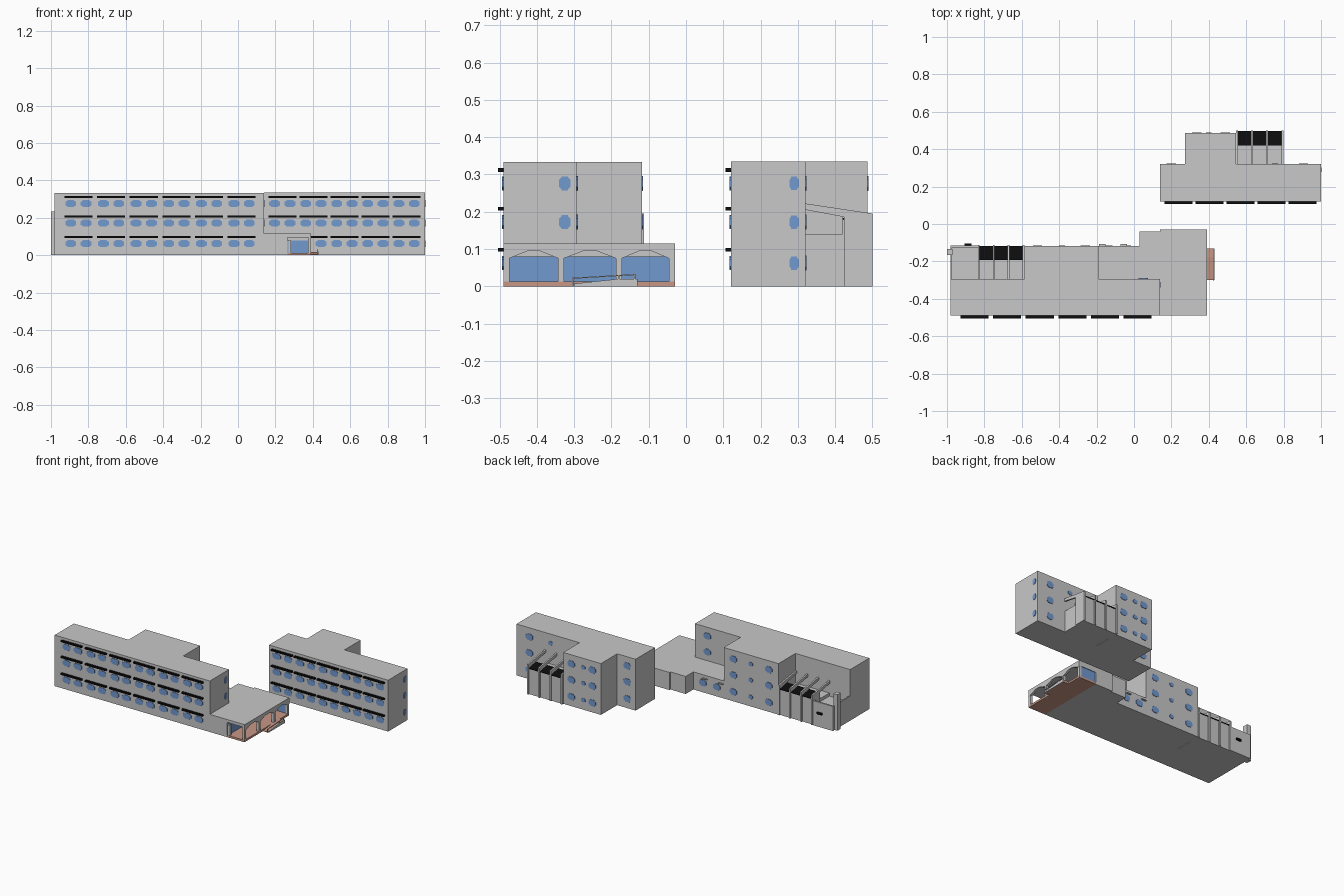
import bpy, bmesh

if "Cube" in bpy.data.objects:
    bpy.data.objects.remove(bpy.data.objects["Cube"])

def mat(name, c):
    m = bpy.data.materials.new(name)
    m.diffuse_color = (*c, 1)
    m.use_nodes = True
    m.node_tree.nodes["Principled BSDF"].inputs["Base Color"].default_value = m.diffuse_color
    return m

GREY = mat("concrete_grey", (0.58, 0.58, 0.58))
BLUE = mat("glass_blue", (0.17, 0.32, 0.63))
BLACK = mat("shade_black", (0.004, 0.004, 0.004))
SALMON = mat("paving_salmon", (0.58, 0.31, 0.24))

def build(name, prisms, material):
    """One object from prisms (profile, axis, from, to); profile axes are the other two in xyz order."""
    bm = bmesh.new()
    for pts, ax, a, b in prisms:
        def place(p, d):
            v = list(p)
            v.insert(ax, d)
            return v
        lo = [bm.verts.new(place(p, a)) for p in pts]
        hi = [bm.verts.new(place(p, b)) for p in pts]
        bm.faces.new(lo)
        bm.faces.new(hi[::-1])
        n = len(pts)
        for i in range(n):
            j = (i + 1) % n
            bm.faces.new((lo[i], hi[i], hi[j], lo[j]))
    bmesh.ops.recalc_face_normals(bm, faces=bm.faces[:])
    me = bpy.data.meshes.new(name)
    bm.to_mesh(me)
    bm.free()
    me.materials.append(material)
    ob = bpy.data.objects.new(name, me)
    bpy.context.collection.objects.link(ob)
    return ob

def box(x0, x1, y0, y1, z0, z1):
    return ([(x0, y0), (x1, y0), (x1, y1), (x0, y1)], 2, z0, z1)

def pane(u, z, w, h, ax, d, out):
    """Notched-corner window plate lying on the plane axis = d."""
    a, b, n, m = w / 2, h / 2, w * 0.2, h * 0.25
    pts = []
    for sx, sz, flip in ((1, 1, 0), (-1, 1, 1), (-1, -1, 0), (1, -1, 1)):
        c = [(a, b - m), (a - n, b - m / 3), (a - n, b)]
        if flip:
            c.reverse()
        pts += [(u + sx * p, z + sz * q) for p, q in c]
    return (pts, ax, d - 0.001 * out, d + 0.003 * out)

ROWS = (0.276, 0.172, 0.062)

# Main blocks
build("front_block_walls", [([(-.98, -.49), (.14, -.49), (.14, -.293), (-.19, -.293), (-.19, -.118),
      (-.585, -.118), (-.585, -.293), (-.98, -.293)], 2, 0, .333)], GREY)
build("rear_block_walls", [([(.14, .12), (1, .12), (1, .32), (.545, .32), (.545, .487), (.273, .487),
      (.273, .32), (.14, .32)], 2, 0, .335)], GREY)

# Windows and sunshades on the two long fronts
panes, shades = [], []
for first, step, count, y in ((-.853, .1745, 6, -.49), (.237, .166, 5, .12)):
    for i in range(count):
        cx = first + i * step
        for z in ROWS:
            panes += [pane(cx + s * .041, z, .058, .038, 1, y, -1) for s in (-1, 1)]
            shades.append(box(cx - .075, cx + .075, y - .014, y, z + .031, z + .041))
build("front_windows", panes, BLUE)
build("front_sunshades", shades, BLACK)

# Rear windows: (x, wall y, width, rows)
rear = []
for x, y, w, rows in ((.906, .32, .05, ROWS), (.754, .32, .03, ROWS[:1]), (.2, .32, .05, ROWS),
                      (.487, .487, .05, ROWS), (.40, .487, .03, ROWS), (.335, .487, .05, ROWS),
                      (.05, -.293, .05, ROWS[:2]), (-.26, -.118, .05, ROWS),
                      (-.385, -.118, .03, ROWS), (-.516, -.118, .05, ROWS),
                      (-.14, -.118, .05, ROWS[2:]), (-.04, -.118, .05, ROWS[2:])):
    rear += [pane(x, z, w, .04 if w > .04 else .025, 1, y, 1) for z in rows]
build("rear_windows", rear, BLUE)
build("end_windows", [pane(-.325, z, .03, .038, 0, .14, 1) for z in ROWS[:2]] +
      [pane(.29, z, .026, .036, 0, 1, 1) for z in ROWS], BLUE)
build("rear_door_hoods", [box(x - .017, x + .017, -.118, -.108, .09, .096) for x in (-.17, -.055)], GREY)

# Terraces with sloped fins and dark panels
def terrace(name, x0, x1, y):
    build(name + "_base", [box(x0, x1, y, y + .1, 0, .14),
          ([(y + .1, 0), (y + .172, 0), (y + .172, .166), (y + .1, .18)], 0, x0, x1)], GREY)
    fins, panels = [], []
    step = (x1 - x0) / 3
    for i in range(4):
        x = x0 + i * step
        fins.append(([(y, .222), (y, .205), (y + .103, .186), (y + .103, 0), (y + .18, 0),
                      (y + .18, .195)], 0, x - .005, x + .005))
        if i < 3:
            panels.append(([(y + .1, .18), (y + .176, .166), (y + .176, .17), (y + .1, .184)],
                           0, x + .005, x + step - .005))
    build(name + "_fins", fins, GREY)
    build(name + "_panels", panels, BLACK)

terrace("rear_terrace", .55, .793, .32)
terrace("front_terrace", -.83, -.59, -.293)

# Corner yard with parapet, vent and chimney
build("corner_yard", [box(-.98, -.83, -.293, -.118, 0, .12), box(-.98, -.83, -.126, -.115, 0, .16),
      box(-.98, -.972, -.293, -.118, 0, .16)], GREY)
build("corner_vent", [box(-.905, -.87, -.116, -.104, .085, .097)], BLACK)
build("chimney", [box(-1, -.97, -.167, -.133, 0, .235)], GREY)

# Low entrance hall: enclosed part and overhanging roof
build("hall_walls", [([(.14, -.49), (.265, -.49), (.265, -.03), (.14, -.03), (.14, -.04), (.03, -.04),
      (.03, -.118), (-.19, -.118), (-.19, -.293), (.14, -.293)], 2, 0, .096)], GREY)
build("hall_roof", [([(.14, -.49), (.39, -.49), (.39, -.03), (.14, -.03), (.14, -.04), (.03, -.04),
      (.03, -.118), (-.19, -.118), (-.19, -.293), (.14, -.293)], 2, .096, .115)], GREY)

# Portico: paved floor, glazing, columns and arched beam
build("portico_floor", [box(.265, .39, -.49, -.03, 0, .013)], SALMON)
build("portico_glass", [box(.265, .27, -.488, -.035, .013, .08),
      box(.27, .38, -.04, -.034, .013, .08)], BLUE)
build("portico_back_beam", [box(.265, .39, -.042, -.03, .08, .096)], GREY)
COLS = (-.481, -.335, -.18, -.038)
build("portico_columns", [box(.374, .39, y - .008, y + .008, 0, .08) for y in COLS] +
      [box(.27, .284, -.489, -.475, 0, .08)], GREY)
arch = [(-.03, .115), (-.49, .115), (-.49, .075)]
for a, b in zip(COLS, COLS[1:]):
    t = (b - a) / 8
    arch += [(a + .008, .075), (a + 3 * t, .094), (b - 3 * t, .094), (b - .008, .075)]
arch.append((-.03, .075))
build("portico_arched_beam", [(arch, 0, .376, .391)], GREY)

# Entrance ramp with kerbs and handrail
build("ramp", [([(-.3, 0), (-.13, 0), (-.13, .016), (-.18, .016), (-.3, .003)], 0, .39, .426)], SALMON)
rail = [([(-.305, .02), (-.135, .03), (-.135, .033), (-.305, .023)], 0, .422, .426)]
rail += [box(.422, .426, y - .002, y + .002, 0, z) for y, z in ((-.303, .022), (-.18, .029), (-.137, .031))]
build("ramp_handrail", rail, GREY)
build("ramp_kerb", [([(-.3, 0), (-.13, 0), (-.13, .02), (-.18, .02), (-.3, .007)], 0, .426, .43)], GREY)
